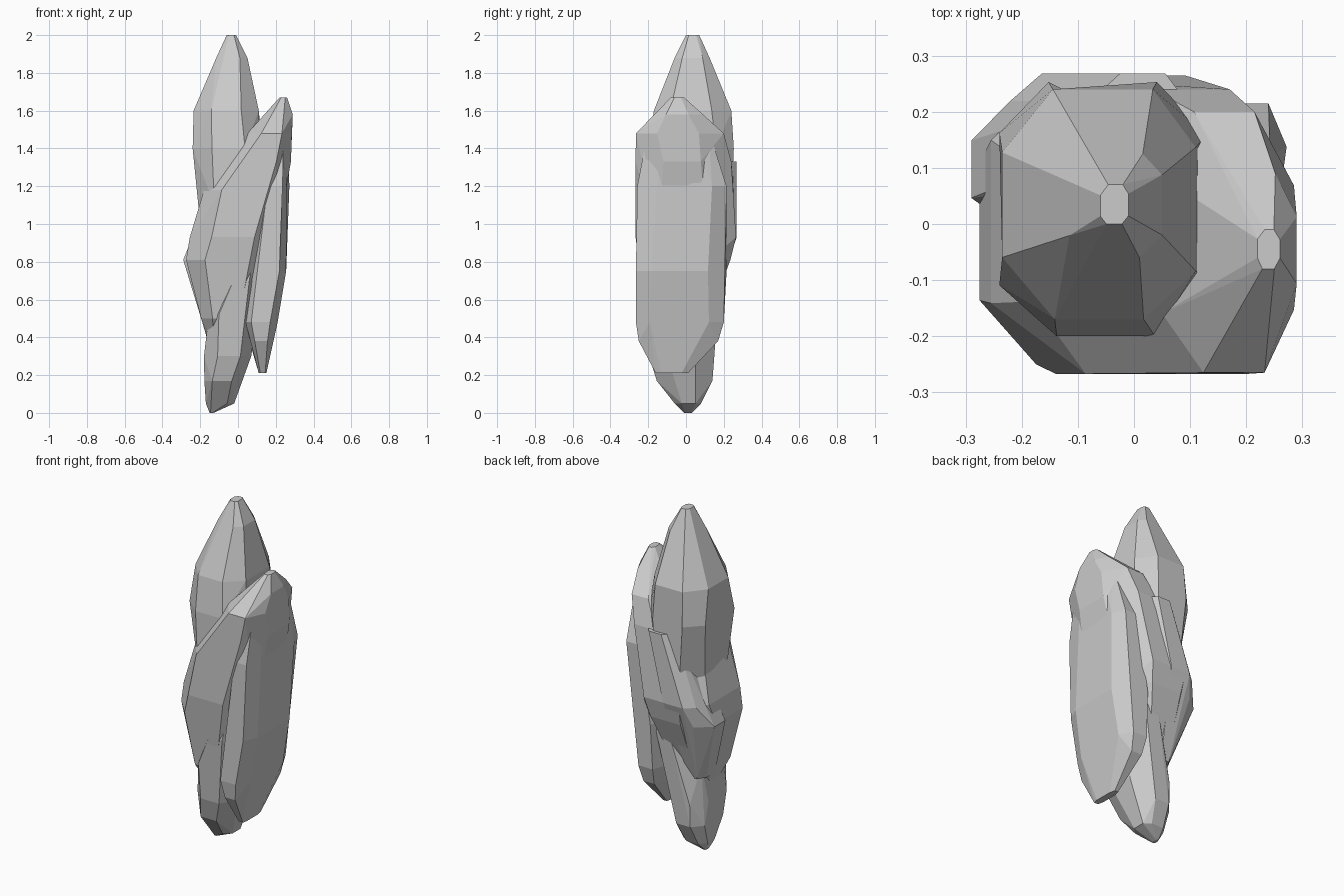
import bpy, bmesh, math, random

random.seed(4)


def shard(name, levels, chamfer):
    """Convex faceted stone from stacked chamfered boxes: (z, x0, x1, y0, y1)."""
    bm = bmesh.new()
    for z, x0, x1, y0, y1 in levels:
        w, d = x1 - x0, y1 - y0
        for sx, sy in ((0, 0), (1, 0), (1, 1), (0, 1)):
            cx = w * chamfer * random.uniform(0.8, 1.2)
            cy = d * chamfer * random.uniform(0.8, 1.2)
            px, py = x0 + w * sx, y0 + d * sy
            ix, iy = (-1 if sx else 1), (-1 if sy else 1)
            bm.verts.new((px + ix * cx, py, z))
            bm.verts.new((px, py + iy * cy, z))
    hull = bmesh.ops.convex_hull(bm, input=bm.verts[:])
    dead = {v for v in hull["geom_interior"] if isinstance(v, bmesh.types.BMVert)}
    dead |= {v for v in bm.verts if not v.link_faces}
    bmesh.ops.delete(bm, geom=list(dead), context='VERTS')
    # merge near-flat triangles into broad facets
    bmesh.ops.dissolve_limit(bm, angle_limit=math.radians(7),
                             verts=bm.verts[:], edges=bm.edges[:])
    bmesh.ops.recalc_face_normals(bm, faces=bm.faces[:])
    me = bpy.data.meshes.new(name)
    bm.to_mesh(me)
    bm.free()
    ob = bpy.data.objects.new(name, me)
    bpy.context.collection.objects.link(ob)
    return ob


# tall pointed stone at the back left
shard("tall_peak", [
    (2.00, -0.06, -0.01, 0.00, 0.07),
    (1.88, -0.115, 0.05, -0.06, 0.125),
    (1.60, -0.235, 0.11, -0.17, 0.24),
    (1.40, -0.24, 0.13, -0.20, 0.253),
    (1.10, -0.225, 0.13, -0.20, 0.24),
    (0.70, -0.17, 0.05, -0.12, 0.12)], 0.24)

# big slab leaning up to the right
shard("leaning_slab", [
    (1.67, 0.22, 0.26, -0.08, -0.01),
    (1.58, 0.14, 0.29, -0.17, 0.09),
    (1.48, 0.05, 0.285, -0.265, 0.20),
    (1.33, -0.07, 0.28, -0.267, 0.24),
    (1.18, -0.18, 0.25, -0.267, 0.255),
    (0.93, -0.255, 0.21, -0.267, 0.265),
    (0.81, -0.275, 0.18, -0.25, 0.235),
    (0.50, -0.195, 0.06, -0.21, 0.12),
    (0.38, -0.16, -0.04, -0.12, 0.06)], 0.27)

# back shoulder and left corner of the slab
shard("slab_shoulder", [
    (1.33, -0.08, 0.10, 0.08, 0.268),
    (0.93, -0.22, 0.02, 0.05, 0.268),
    (0.81, -0.29, 0.00, -0.02, 0.22),
    (0.45, -0.18, -0.06, -0.05, 0.11)], 0.27)

# upright stone on the right
shard("right_stone", [
    (1.50, 0.18, 0.26, -0.20, 0.12),
    (1.20, 0.12, 0.272, -0.258, 0.215),
    (0.75, 0.035, 0.255, -0.265, 0.215),
    (0.48, 0.04, 0.21, -0.265, 0.20),
    (0.38, 0.06, 0.185, -0.25, 0.17),
    (0.21, 0.11, 0.15, -0.16, 0.01)], 0.2)

# small stone forming the foot, leaning into the others
shard("foot_stone", [
    (0.90, 0.00, 0.12, -0.20, 0.16),
    (0.70, -0.07, 0.11, -0.235, 0.18),
    (0.52, -0.155, 0.10, -0.225, 0.155),
    (0.30, -0.18, 0.07, -0.195, 0.145),
    (0.17, -0.178, 0.015, -0.155, 0.14),
    (0.05, -0.17, -0.02, -0.06, 0.08),
    (0.00, -0.15, -0.13, -0.01, 0.03)], 0.25)
